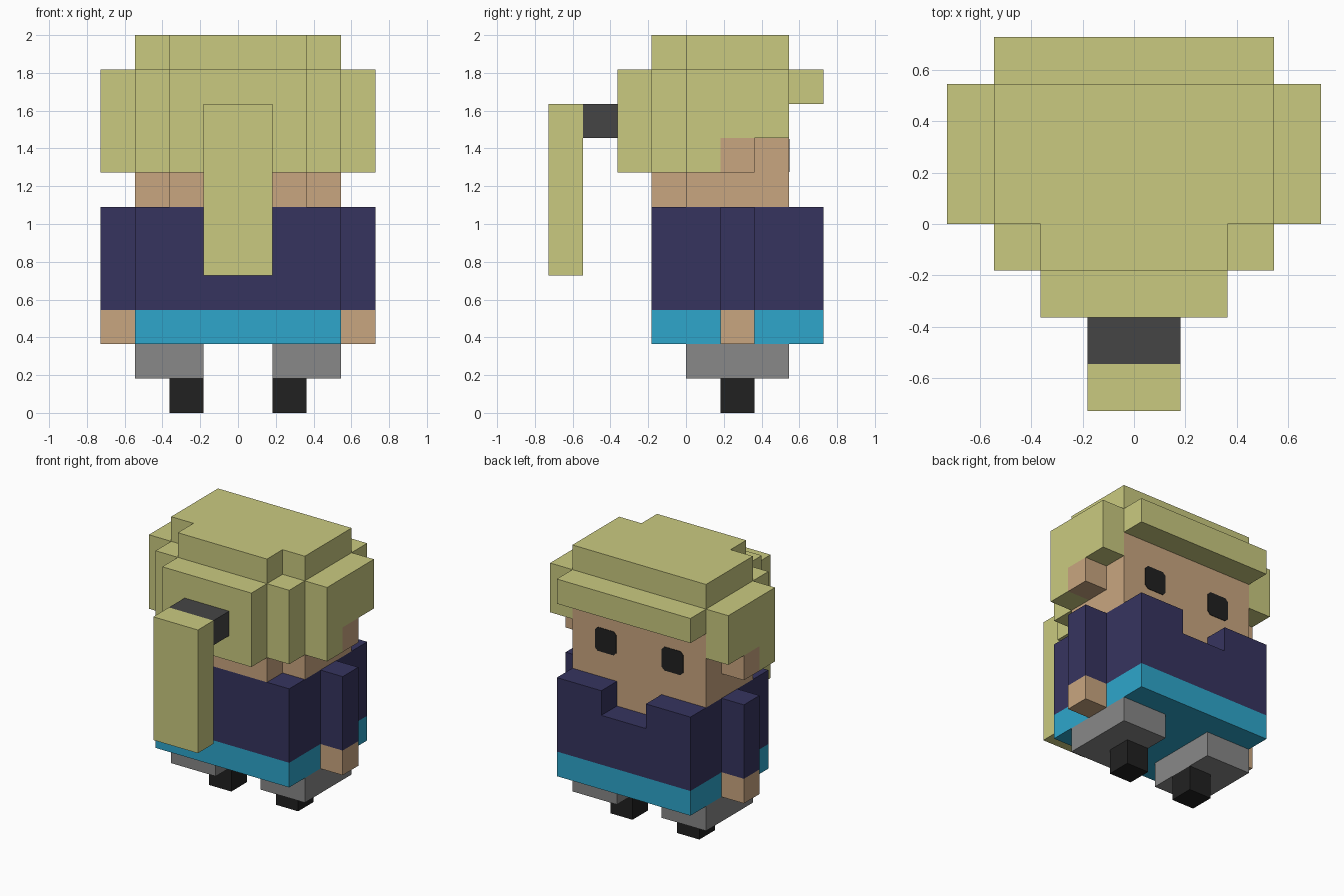
import bpy
import bmesh

cube = bpy.data.objects.get("Cube")
if cube:
    bpy.data.objects.remove(cube, do_unlink=True)

U = 2 / 11  # one block


def material(name, rgb):
    """Flat material from a 0-255 display colour, stored as linear values."""
    lin = [((c / 255 + 0.055) / 1.055) ** 2.4 for c in rgb] + [1.0]
    mat = bpy.data.materials.new(name)
    mat.use_nodes = True
    mat.diffuse_color = lin
    bsdf = next(n for n in mat.node_tree.nodes if n.type == 'BSDF_PRINCIPLED')
    bsdf.inputs["Base Color"].default_value = lin
    return mat


HAIR = material("blonde hair", (202, 202, 128))
SKIN = material("skin", (201, 166, 128))
NAVY = material("navy shirt", (54, 52, 95))
TEAL = material("teal hem", (46, 166, 203))
GREY = material("grey trousers", (136, 136, 136))
DARK = material("dark band", (69, 69, 69))
BLACK = material("black", (33, 33, 33))


def prism(name, points, offset, mat):
    """Extrude a planar outline (in blocks) along an offset."""
    bm = bmesh.new()
    face = bm.faces.new([bm.verts.new(p) for p in points])
    new = bmesh.ops.extrude_face_region(bm, geom=[face])["geom"]
    bmesh.ops.translate(bm, vec=offset,
                        verts=[v for v in new if isinstance(v, bmesh.types.BMVert)])
    bmesh.ops.scale(bm, vec=(U, U, U), verts=bm.verts)
    bmesh.ops.recalc_face_normals(bm, faces=bm.faces)
    mesh = bpy.data.meshes.new(name)
    bm.to_mesh(mesh)
    bm.free()
    mesh.materials.append(mat)
    obj = bpy.data.objects.new(name, mesh)
    bpy.context.collection.objects.link(obj)
    return obj


def slab(name, half, z0, z1, mat):
    """Symmetric plan outline, given by its +x half, raised from z0 to z1."""
    outline = half + [(-x, y) for x, y in reversed(half)]
    return prism(name, [(x, y, z0) for x, y in outline], (0, 0, z1 - z0), mat)


def box(name, half_width, y0, y1, z0, z1, mat):
    """Block centred on x = 0."""
    return slab(name, [(half_width, y0), (half_width, y1)], z0, z1, mat)


def pair(name, x0, x1, profile, mat):
    """Side profile in (y, z), extruded from x0 to x1 on both sides."""
    for side, s in (("left", 1), ("right", -1)):
        prism(f"{side}_{name}", [(s * x0, y, z) for y, z in profile],
              (s * (x1 - x0), 0, 0), mat)


def rect(y0, y1, z0, z1):
    return [(y0, z0), (y1, z0), (y1, z1), (y0, z1)]


# Legs and feet
pair("foot", 1, 2, rect(1, 2, 0, 1), BLACK)
pair("leg", 1, 3, rect(0, 3, 1, 2), GREY)

# Torso, with an open collar on the face side
box("shirt_hem", 3, -1, 4, 2, 3, TEAL)
box("shirt", 3, -1, 4, 3, 5, NAVY)
slab("collar", [(3, -1), (3, 4), (1, 4), (1, 2)], 5, 6, NAVY)
box("neck", 1, 2, 3, 5, 6, SKIN)

# Arms
pair("hand", 3, 4, rect(1, 2, 2, 3), SKIN)
pair("sleeve", 3, 4, rect(1, 2, 3, 6), NAVY)

# Head and ears
skull = [(2, -1), (2, 0), (3, 0), (3, 3)]
slab("head", skull, 6, 10, SKIN)
pair("ear", 3, 4, rect(1, 2, 7, 8), SKIN)

# Eyes: thin plates with clipped corners
c = 0.12
e0, e1 = 1 + 0.02, 2 - 0.02
z0, z1 = 7 + 0.02, 8 - 0.02
for side, s in (("left", 1), ("right", -1)):
    corners = [(e0 + c, z0), (e1 - c, z0), (e1, z0 + c), (e1, z1 - c),
               (e1 - c, z1), (e0 + c, z1), (e0, z1 - c), (e0, z0 + c)]
    prism(f"{side}_eye", [(s * x, 3, z) for x, z in corners], (0, 0.02, 0), BLACK)

# Hair
slab("hair_crown", skull, 10, 11, HAIR)
box("hair_fringe", 3, 3, 4, 9, 10, HAIR)
box("hair_back", 2, -2, -1, 7, 10, HAIR)
pair("hair_corner", 2, 3, rect(-1, 0, 7, 10), HAIR)
pair("hair_side", 3, 4, [(0, 7), (1, 7), (1, 8), (3, 8), (3, 10), (0, 10)], HAIR)

# Ponytail
box("hair_band", 1, -3, -2, 8, 9, DARK)
box("ponytail", 1, -4, -3, 4, 9, HAIR)
